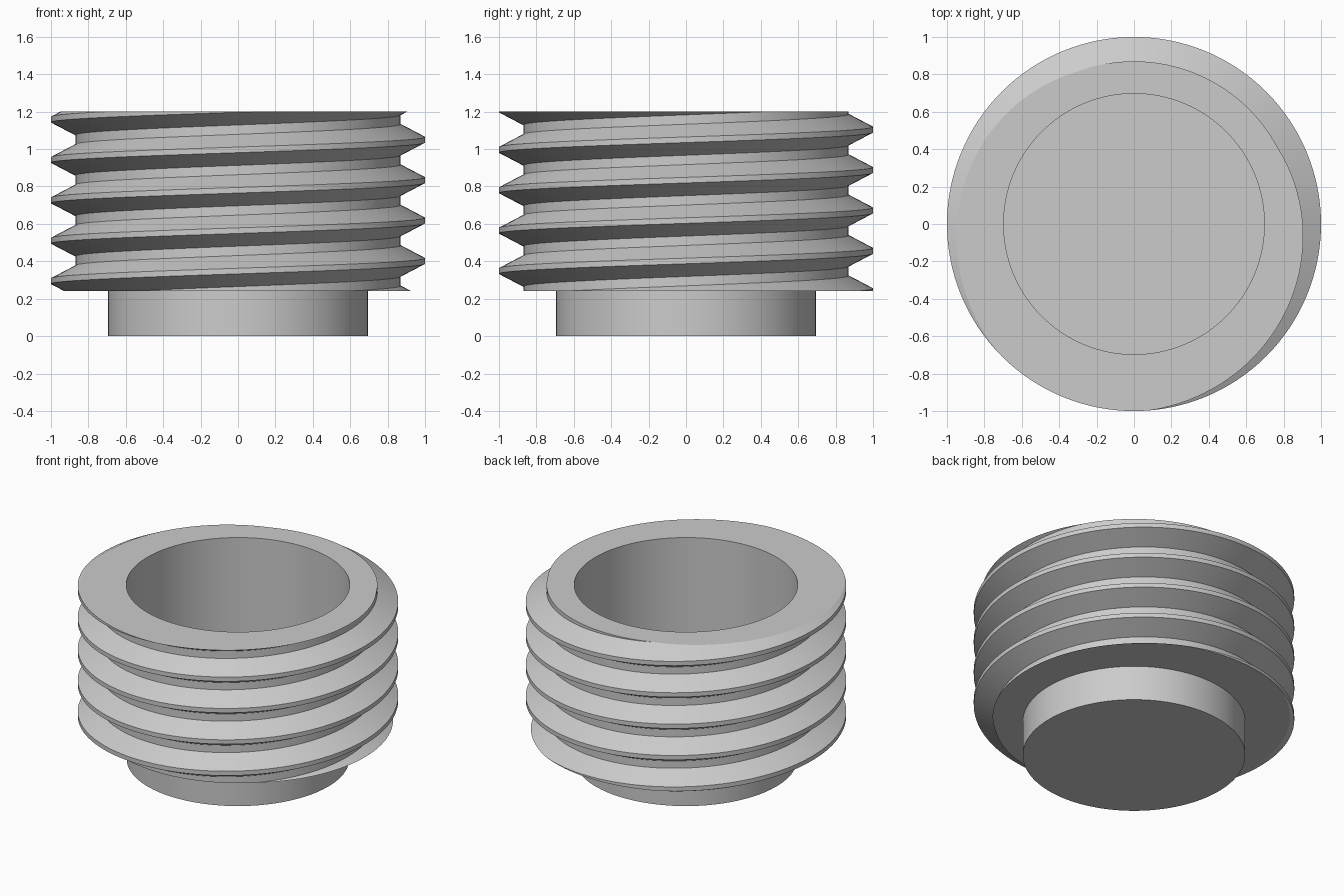
import bpy
import bmesh
import math

if "Cube" in bpy.data.objects:
    bpy.data.objects.remove(bpy.data.objects["Cube"], do_unlink=True)

# Sizes
SEGMENTS = 128
PITCH = 0.216
CREST_R, ROOT_R = 1.0, 0.87
BORE_R, PLUG_R = 0.697, 0.694
BOTTOM, FLOOR, TOP = 0.24, 0.27, 1.2
CREST_Z = 1.05          # height of one crest on the +x side

# Plain grey material
grey = bpy.data.materials.new("plain grey")
grey.use_nodes = True
colour = (0.6, 0.6, 0.6, 1.0)
grey.diffuse_color = colour
grey.node_tree.nodes["Principled BSDF"].inputs["Base Color"].default_value = colour


def add_object(name, bm):
    mesh = bpy.data.meshes.new(name)
    bm.to_mesh(mesh)
    bm.free()
    obj = bpy.data.objects.new(name, mesh)
    bpy.context.collection.objects.link(obj)
    mesh.materials.append(grey)
    return obj


def add_cylinder(name, radius, z0, z1):
    bm = bmesh.new()
    bmesh.ops.create_cone(bm, cap_ends=True, segments=SEGMENTS,
                          radius1=radius, radius2=radius, depth=z1 - z0)
    bmesh.ops.translate(bm, vec=(0, 0, (z0 + z1) / 2), verts=bm.verts)
    return add_object(name, bm)


def activate(obj):
    bpy.ops.object.select_all(action="DESELECT")
    obj.select_set(True)
    bpy.context.view_layer.objects.active = obj


# Threaded body: right-handed helix swept from one tooth profile
tooth = [(-0.015, CREST_R), (0.015, CREST_R), (0.083, ROOT_R), (0.133, ROOT_R)]
rows = [(CREST_Z + turn * PITCH + dz, r) for turn in range(-5, 3) for dz, r in tooth]
bm = bmesh.new()
columns = []
for j in range(SEGMENTS):
    a = math.tau * j / SEGMENTS
    columns.append([bm.verts.new((r * math.cos(a), r * math.sin(a),
                                  z + PITCH * j / SEGMENTS)) for z, r in rows])
# The last column meets the first one, a full turn higher
columns.append(columns[0][len(tooth):])
for left, right in zip(columns, columns[1:]):
    for k in range(min(len(left), len(right)) - 1):
        bm.faces.new((left[k], right[k], right[k + 1], left[k + 1]))

# Trim the thread flat at both ends and cap it
for z, direction in ((BOTTOM, -1), (TOP, 1)):
    bmesh.ops.bisect_plane(bm, geom=bm.verts[:] + bm.edges[:] + bm.faces[:],
                           plane_co=(0, 0, z), plane_no=(0, 0, direction),
                           clear_outer=True)
bmesh.ops.holes_fill(bm, edges=[e for e in bm.edges if e.is_boundary], sides=0)
bmesh.ops.recalc_face_normals(bm, faces=bm.faces)
body = add_object("threaded_body", bm)

# Round bore, open at the top
cutter = add_cylinder("bore_cutter", BORE_R, FLOOR, TOP + 0.2)
cutter.hide_render = True
bore = body.modifiers.new("bore", "BOOLEAN")
bore.operation = "DIFFERENCE"
bore.solver = "EXACT"
bore.object = cutter
activate(body)
bpy.ops.object.modifier_apply(modifier=bore.name)
bpy.data.objects.remove(cutter, do_unlink=True)

# Plain round plug below the thread
plug = add_cylinder("lower_plug", PLUG_R, 0, BOTTOM + 0.01)

for obj in (body, plug):
    activate(obj)
    bpy.ops.object.shade_smooth_by_angle(angle=math.radians(20))
